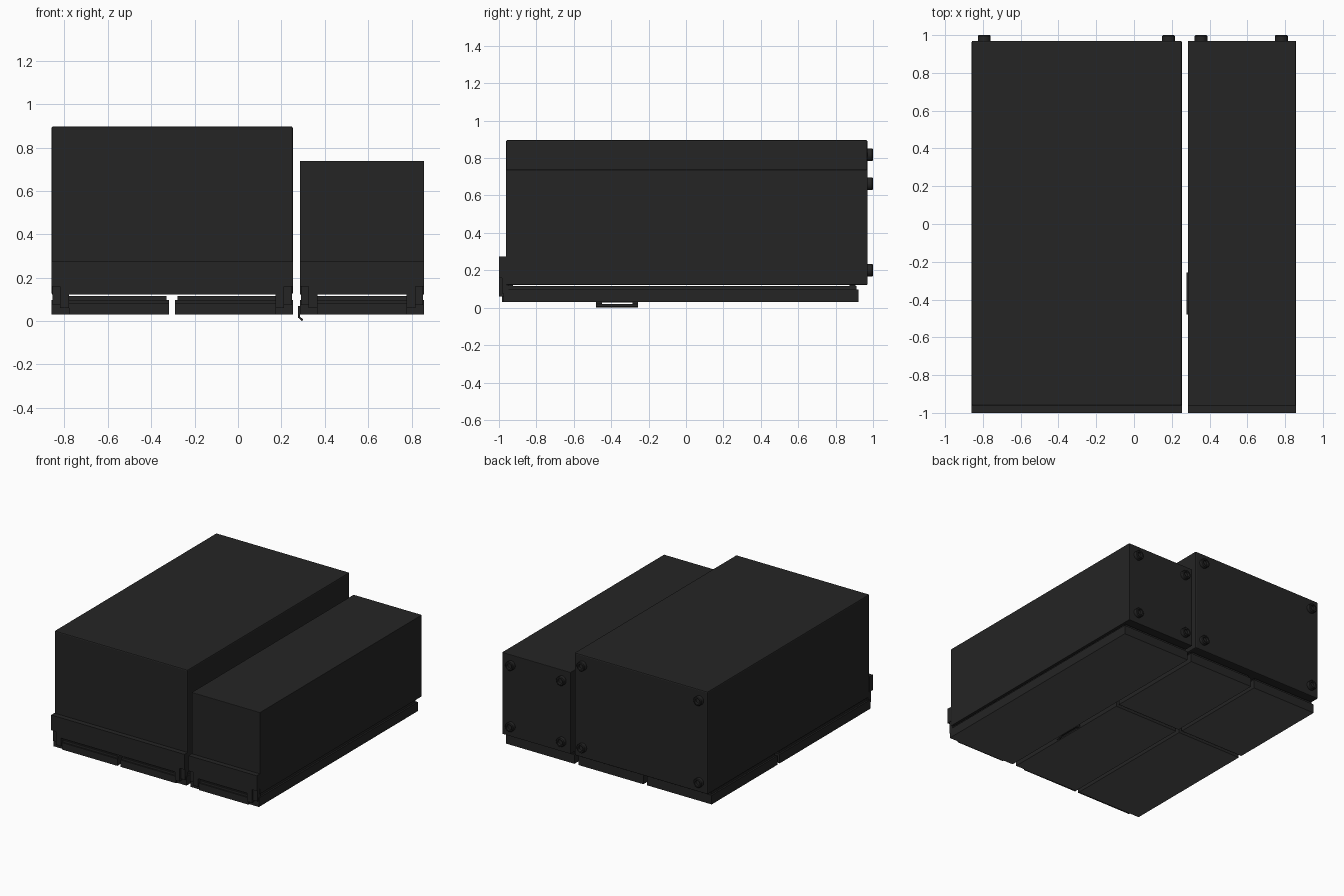
import bpy, bmesh, math
from mathutils import Matrix

if "Cube" in bpy.data.objects:
    bpy.data.objects.remove(bpy.data.objects["Cube"])


def material(name, v):
    m = bpy.data.materials.new(name)
    m.diffuse_color = (v, v, v, 1)
    m.use_nodes = True
    m.node_tree.nodes["Principled BSDF"].inputs["Base Color"].default_value = m.diffuse_color
    return m


DARK = material("dark_shell", 0.018)
GREY = material("grey_underside", 0.085)


def finish(name, bm, bevel=0.0):
    bmesh.ops.recalc_face_normals(bm, faces=bm.faces[:])
    me = bpy.data.meshes.new(name)
    bm.to_mesh(me)
    bm.free()
    ob = bpy.data.objects.new(name, me)
    bpy.context.collection.objects.link(ob)
    me.materials.append(DARK)
    if bevel:
        mod = ob.modifiers.new("bevel", 'BEVEL')
        mod.width, mod.segments = bevel, 2
    return ob


def box(name, x0, x1, y0, y1, z0, z1, bevel=0.0):
    bm = bmesh.new()
    mat = Matrix.Translation(((x0 + x1) / 2, (y0 + y1) / 2, (z0 + z1) / 2)) \
        @ Matrix.Diagonal((x1 - x0, y1 - y0, z1 - z0, 1))
    bmesh.ops.create_cube(bm, size=1, matrix=mat)
    return finish(name, bm, bevel)


def front_plate(name, pts, y0, y1):
    # extrude an x-z outline along y
    bm = bmesh.new()
    f = bm.faces.new([bm.verts.new((x, y0, z)) for x, z in pts])
    ext = bmesh.ops.extrude_face_region(bm, geom=[f])
    verts = [v for v in ext["geom"] if isinstance(v, bmesh.types.BMVert)]
    bmesh.ops.translate(bm, vec=(0, y1 - y0, 0), verts=verts)
    return finish(name, bm)


def knob(name, x, z, y=0.965, r=0.034, depth=0.035):
    # round foot with a recessed centre
    bm = bmesh.new()
    n = 20
    rings = []
    for rr, yy in ((r, y), (r, y + depth - 0.005), (r - 0.005, y + depth),
                   (r * 0.6, y + depth), (r * 0.6, y + depth - 0.018)):
        rings.append([bm.verts.new((x + rr * math.cos(2 * math.pi * i / n), yy,
                                    z + rr * math.sin(2 * math.pi * i / n)))
                      for i in range(n)])
    for a, b in zip(rings, rings[1:]):
        for i in range(n):
            j = (i + 1) % n
            bm.faces.new((a[i], a[j], b[j], b[i]))
    bm.faces.new(rings[0])
    bm.faces.new(rings[-1])
    ob = finish(name, bm)
    for p in ob.data.polygons:
        p.use_smooth = len(p.vertices) == 4 and abs(p.normal.y) < 0.5


def panel(name, x0, x1, y0, y1):
    # bottom door: slab with a grey underside, plus an inset upper lip
    ob = box(name, x0, x1, y0, y1, 0.03, 0.098)
    ob.data.materials.append(GREY)
    for p in ob.data.polygons:
        if p.normal.z < -0.9:
            p.material_index = 1
    box(name + "_lip", x0 + 0.012, x1 - 0.012, y0 + 0.012, y1 - 0.01, 0.098, 0.115)


def housing(name, x0, x1, top, bevel, knob_x, knob_z):
    box(name, x0, x1, -0.962, 0.97, 0.122, top, bevel)
    # front fascia with a hooked leg at each end
    half = [(0, 0.275), (0, 0.16), (0.04, 0.16), (0.04, 0.06), (0.08, 0.06), (0.08, 0.122)]
    pts = [(x0 + a, z) for a, z in half] + [(x1 - a, z) for a, z in reversed(half)]
    front_plate(name + "_fascia", pts, -1.0, -0.96)
    # raised catch behind each leg, and spacers that carry the doors
    for s, xe in ((1, x0), (-1, x1)):
        a, b = sorted((xe + s * 0.004, xe + s * 0.05))
        box(name + "_catch", a, b, -0.985, -0.95, 0.075, 0.16)
        a, b = sorted((xe + s * 0.02, xe + s * 0.06))
        for y in (-0.94, 0.89):
            box(name + "_spacer", a, b, y - 0.015, y + 0.015, 0.11, 0.13)
    for x in knob_x:
        for z in knob_z:
            knob(name + "_foot", x, z)


housing("large_housing", -0.86, 0.253, 0.897, 0.008, (-0.793, 0.183), (0.2, 0.818))
housing("small_housing", 0.286, 0.857, 0.738, 0.003, (0.355, 0.78), (0.2, 0.662))

# bottom doors: two split columns under the large housing, one under the small
for x0, x1 in ((-0.86, -0.318), (-0.29, 0.253)):
    panel("front_door", x0, x1, -0.975, 0.11)
    panel("rear_door", x0, x1, 0.138, 0.922)
panel("long_door", 0.286, 0.857, -0.975, 0.922)

# lower front rail of every door
for x0, x1 in ((-0.78, -0.318), (-0.29, 0.173), (0.366, 0.777)):
    box("door_rail", x0, x1, -0.985, -0.97, 0.03, 0.082)

# bent pull handle hanging in the gap between the housings
for y0, y1 in ((-0.48, -0.45), (-0.285, -0.257), (-0.48, -0.257)):
    full = y1 - y0 > 0.1
    if full:
        front_plate("pull_grip", [(0.277, 0.016), (0.295, 0.0), (0.301, 0.007), (0.285, 0.021)], y0, y1)
    else:
        front_plate("pull_arm", [(0.277, 0.07), (0.277, 0.015), (0.286, 0.015), (0.286, 0.07)], y0, y1)
box("pull_plate", 0.277, 0.286, -0.48, -0.257, 0.028, 0.07)
